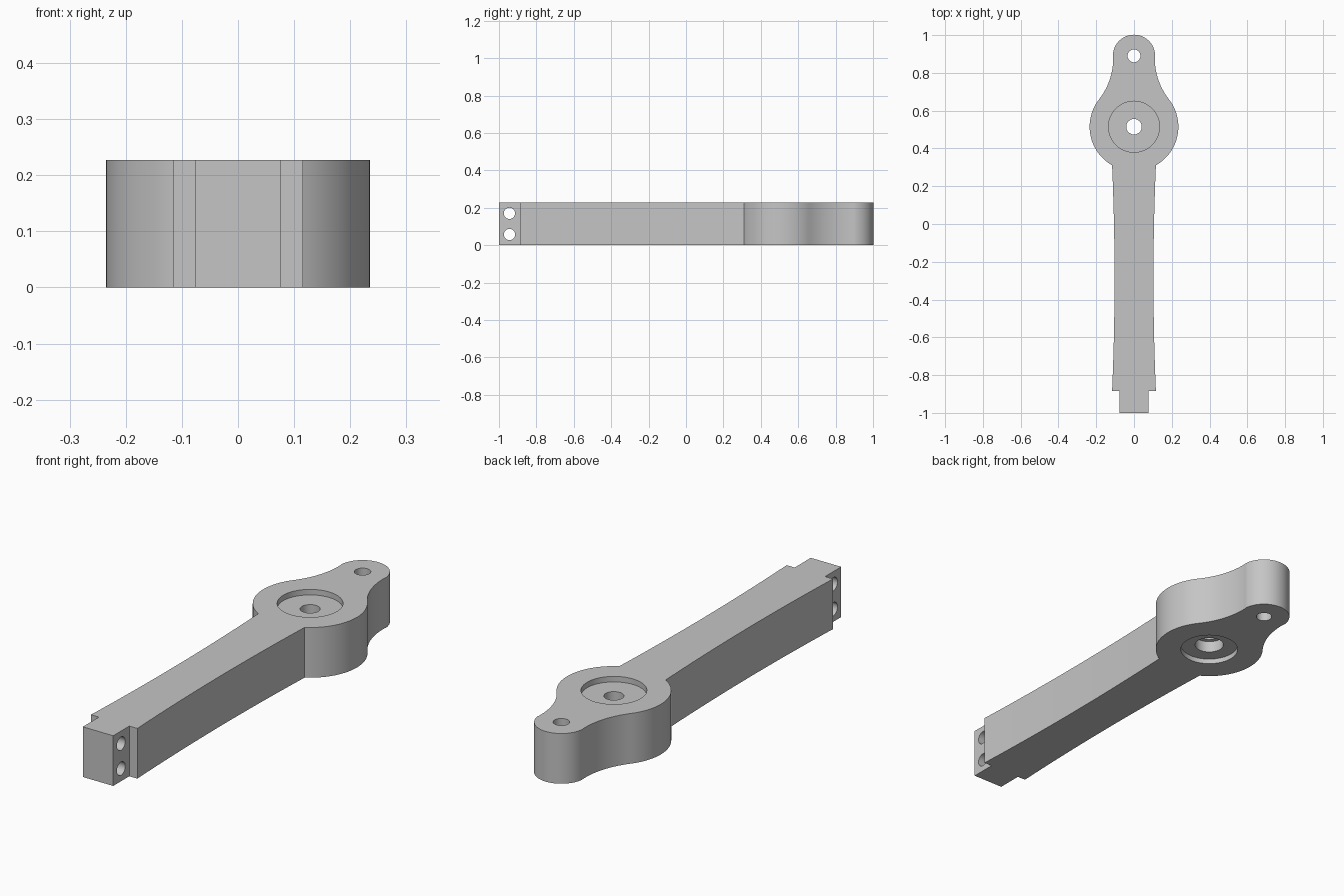
import bpy, bmesh
from math import cos, sin, radians, pi
from mathutils import Matrix

HEIGHT = 0.227
HUB_Y, HUB_R = 0.515, 0.235
TIP_Y, TIP_R = 0.89, 0.112

cube = bpy.data.objects.get("Cube")
if cube:
    bpy.data.objects.remove(cube)

grey = bpy.data.materials.new("plain grey")
grey.use_nodes = True
colour = (0.56, 0.56, 0.56, 1)
grey.diffuse_color = colour
grey.node_tree.nodes["Principled BSDF"].inputs["Base Color"].default_value = colour


def make_object(name, bm):
    bmesh.ops.recalc_face_normals(bm, faces=bm.faces)
    mesh = bpy.data.meshes.new(name)
    bm.to_mesh(mesh)
    bm.free()
    mesh.materials.append(grey)
    obj = bpy.data.objects.new(name, mesh)
    bpy.context.collection.objects.link(obj)
    return obj


def arc(cx, cy, r, start, end, steps):
    angles = [radians(start + (end - start) * i / steps) for i in range(steps + 1)]
    return [(cx + r * cos(a), cy + r * sin(a)) for a in angles]


def lathe(name, profile, matrix, sides=64):
    """Closed turned solid from (radius, height) pairs."""
    bm = bmesh.new()
    rings = [[bm.verts.new((r * cos(2 * pi * i / sides), r * sin(2 * pi * i / sides), z))
              for i in range(sides)] for r, z in profile]
    for low, high in zip(rings, rings[1:]):
        for i in range(sides):
            j = (i + 1) % sides
            bm.faces.new((low[i], low[j], high[j], high[i]))
    bm.faces.new(rings[0])
    bm.faces.new(rings[-1])
    bm.transform(matrix)
    return make_object(name, bm)


# Half outline: tongue, gently waisted arm, hub, concave neck, rounded tip
half = [(0.076, -1), (0.076, -0.885)]
for i in range(25):
    t = i / 12 - 1
    half.append((0.103 + 0.013 * t * t, -0.287 + 0.598 * t))
half += arc(0, HUB_Y, HUB_R, -60.4, 38, 32)[1:]
half += arc(0.464, 0.878, 0.354, 218, 178, 20)[1:]
half += arc(0, TIP_Y, TIP_R, 2, 90, 24)[1:]
outline = half + [(-x, y) for x, y in reversed(half[:-1])]

bm = bmesh.new()
base = bm.faces.new([bm.verts.new((x, y, 0)) for x, y in outline])
top = bmesh.ops.extrude_face_region(bm, geom=[base])["geom"]
bmesh.ops.translate(bm, vec=(0, 0, HEIGHT),
                    verts=[v for v in top if isinstance(v, bmesh.types.BMVert)])
arm = make_object("lever_arm", bm)

# Cutters: stepped hub bore, tip hole and two cross holes in the tongue
bore = [(0.125, -0.1), (0.125, 0.023), (0.062, 0.023), (0.062, 0.075),
        (0.041, 0.075), (0.041, 0.202), (0.135, 0.202), (0.135, 0.4)]
cutters = [
    lathe("hub_bore_cutter", bore, Matrix.Translation((0, HUB_Y, 0))),
    lathe("tip_hole_cutter", [(0.034, -0.1), (0.034, 0.4)],
          Matrix.Translation((0, TIP_Y, 0)), 48),
]
for z in (0.057, 0.17):
    place = Matrix.Translation((0, -0.944, z)) @ Matrix.Rotation(pi / 2, 4, "Y")
    cutters.append(lathe("pin_hole_cutter", [(0.03, -0.2), (0.03, 0.2)], place, 40))

bpy.ops.object.select_all(action="DESELECT")
bpy.context.view_layer.objects.active = arm
arm.select_set(True)
for cutter in cutters:
    mod = arm.modifiers.new(cutter.name, "BOOLEAN")
    mod.operation = "DIFFERENCE"
    mod.solver = "EXACT"
    mod.object = cutter
    bpy.ops.object.modifier_apply(modifier=mod.name)
    bpy.data.objects.remove(cutter)

bpy.ops.object.shade_smooth_by_angle(angle=radians(30))
